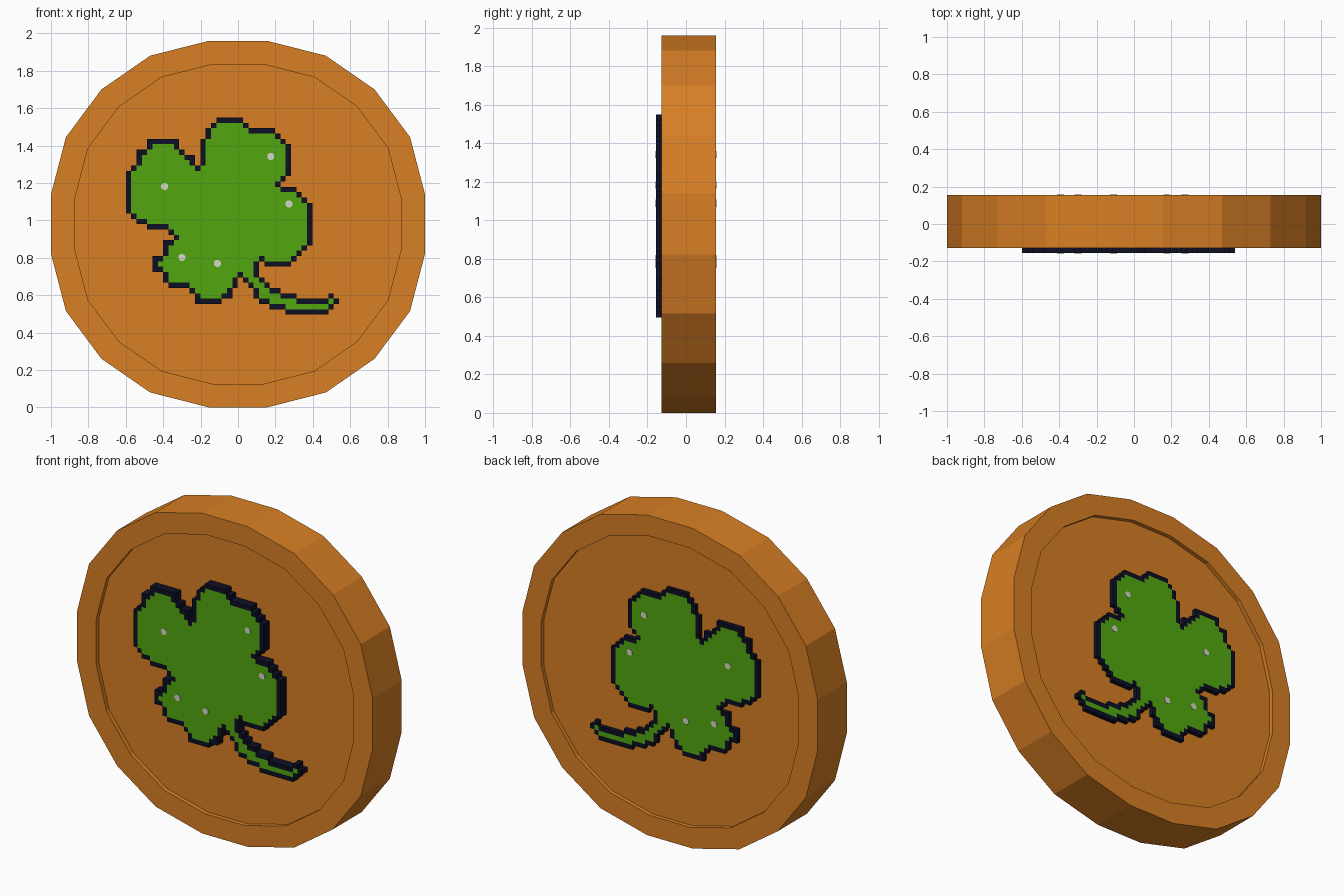
import bpy, bmesh, math

if "Cube" in bpy.data.objects:
    bpy.data.objects.remove(bpy.data.objects["Cube"])

def material(name, rgb):
    m = bpy.data.materials.new(name)
    m.diffuse_color = (*rgb, 1)
    m.use_nodes = True
    m.node_tree.nodes["Principled BSDF"].inputs["Base Color"].default_value = m.diffuse_color
    return m

ORANGE = material("orange_bronze", (0.69, 0.212, 0.018))
GREEN = material("leaf_green", (0.084, 0.39, 0.005))
DARK = material("dark_outline", (0.004, 0.0045, 0.018))
PALE = material("pale_sparkle", (0.66, 0.68, 0.58))

def finish(bm, name, mats):
    bmesh.ops.recalc_face_normals(bm, faces=bm.faces)
    me = bpy.data.meshes.new(name)
    bm.to_mesh(me)
    bm.free()
    for m in mats:
        me.materials.append(m)
    ob = bpy.data.objects.new(name, me)
    bpy.context.collection.objects.link(ob)
    return ob

# Coin disc: one quarter of the 20-sided rim, mirrored, with shallow recesses on both faces
CZ = 0.98
quarter = [(0.155, 0.98), (0.47, 0.90), (0.73, 0.72), (0.92, 0.465), (1.0, 0.158)]
half = quarter + [(x, -z) for x, z in reversed(quarter)]
rim = half + [(-x, z) for x, z in reversed(half)]
bm = bmesh.new()
loops = [[bm.verts.new((x * s, y, CZ + z * s)) for x, z in rim]
         for s, y in [(0.872, -0.10), (0.872, -0.127), (1, -0.127),
                      (1, 0.155), (0.872, 0.155), (0.872, 0.13)]]
n = len(rim)
for a, b in zip(loops, loops[1:]):
    for i in range(n):
        j = (i + 1) % n
        bm.faces.new((a[i], a[j], b[j], b[i]))
bm.faces.new(loops[0])
bm.faces.new(loops[-1])
finish(bm, "coin_disc", [ORANGE])

# Clover silhouette in pixel-grid units (column, row from the top)
CELL, X0, Z0, COLS, ROWS = 0.0285, -0.60, 1.55, 40, 37
leaf = [(18, 0), (22, 0), (24, 2), (27, 2), (30, 4), (31, 6), (31, 11), (29, 12.6),
        (32, 13), (35.3, 17), (35.3, 21), (34.3, 24.5), (31, 27.8), (26.4, 27.8),
        (26.4, 27), (24.8, 27), (24.8, 29)]
stem = [(28, 32), (31, 33), (33, 34), (38, 34), (38, 33), (39, 33), (39, 34), (40, 34),
        (40, 35), (39, 35), (39, 36), (38, 36), (38, 37), (31, 37), (30, 36), (27.5, 35.8),
        (25, 34.8), (24, 33), (22.4, 31), (21.4, 30)]
left_leaves = [(20, 33.8), (18, 34.6), (13.4, 34.6), (12, 32.4), (8.6, 32.4), (6.6, 29),
               (5.4, 28.6), (5.4, 26), (6.6, 25.5), (6.6, 23.8), (9.5, 22.2), (6.6, 21),
               (4.4, 20.8), (0, 18), (0, 11), (2, 9), (2, 6.6), (4, 5.4), (4, 4.4),
               (10, 4.4), (10.2, 6), (12.6, 7), (13, 8.6), (14.2, 8.6), (14.2, 4), (16, 1.6)]
outline = leaf + stem + left_leaves

def inside(px, py):
    hit = False
    for (x1, y1), (x2, y2) in zip(outline, outline[1:] + outline[:1]):
        if (y1 > py) != (y2 > py) and px < x1 + (py - y1) * (x2 - x1) / (y2 - y1):
            hit = not hit
    return hit

cells = {(c, r) for c in range(COLS) for r in range(ROWS) if inside(c + 0.5, r + 0.5)}

# Raised pixel clover: border pixels and walls dark, interior green
def clover(name, floor, face):
    bm = bmesh.new()
    cache = {}

    def v(c, r, y):
        if (c, r, y) not in cache:
            cache[c, r, y] = bm.verts.new((X0 + c * CELL, y, Z0 - r * CELL))
        return cache[c, r, y]

    for c, r in sorted(cells):
        corners = [(c, r), (c + 1, r), (c + 1, r + 1), (c, r + 1)]
        sides = [(c, r - 1), (c + 1, r), (c, r + 1), (c - 1, r)]
        top = bm.faces.new([v(*p, face) for p in corners])
        for i, nb in enumerate(sides):
            if nb not in cells:
                top.material_index = 1
                a, b = corners[i], corners[(i + 1) % 4]
                wall = bm.faces.new((v(*a, face), v(*b, face), v(*b, floor), v(*a, floor)))
                wall.material_index = 1
    finish(bm, name, [GREEN, DARK])

# Small pale sparkle plates on the leaves
def sparkles(name, face, out):
    bm = bmesh.new()
    for x, z in [(0.175, 1.342), (-0.392, 1.182), (0.272, 1.088), (-0.30, 0.802), (-0.11, 0.77)]:
        ring = [(x + 0.02 * math.cos(math.radians(22.5 + 45 * k)),
                 z + 0.02 * math.sin(math.radians(22.5 + 45 * k))) for k in range(8)]
        a = [bm.verts.new((p, face, q)) for p, q in ring]
        b = [bm.verts.new((p, face + out, q)) for p, q in ring]
        bm.faces.new(a)
        bm.faces.new(b)
        for i in range(8):
            j = (i + 1) % 8
            bm.faces.new((a[i], a[j], b[j], b[i]))
    finish(bm, name, [PALE])

clover("front_clover", -0.10, -0.156)
clover("back_clover", 0.13, 0.156)
sparkles("front_sparkles", -0.156, -0.002)
sparkles("back_sparkles", 0.156, 0.002)
